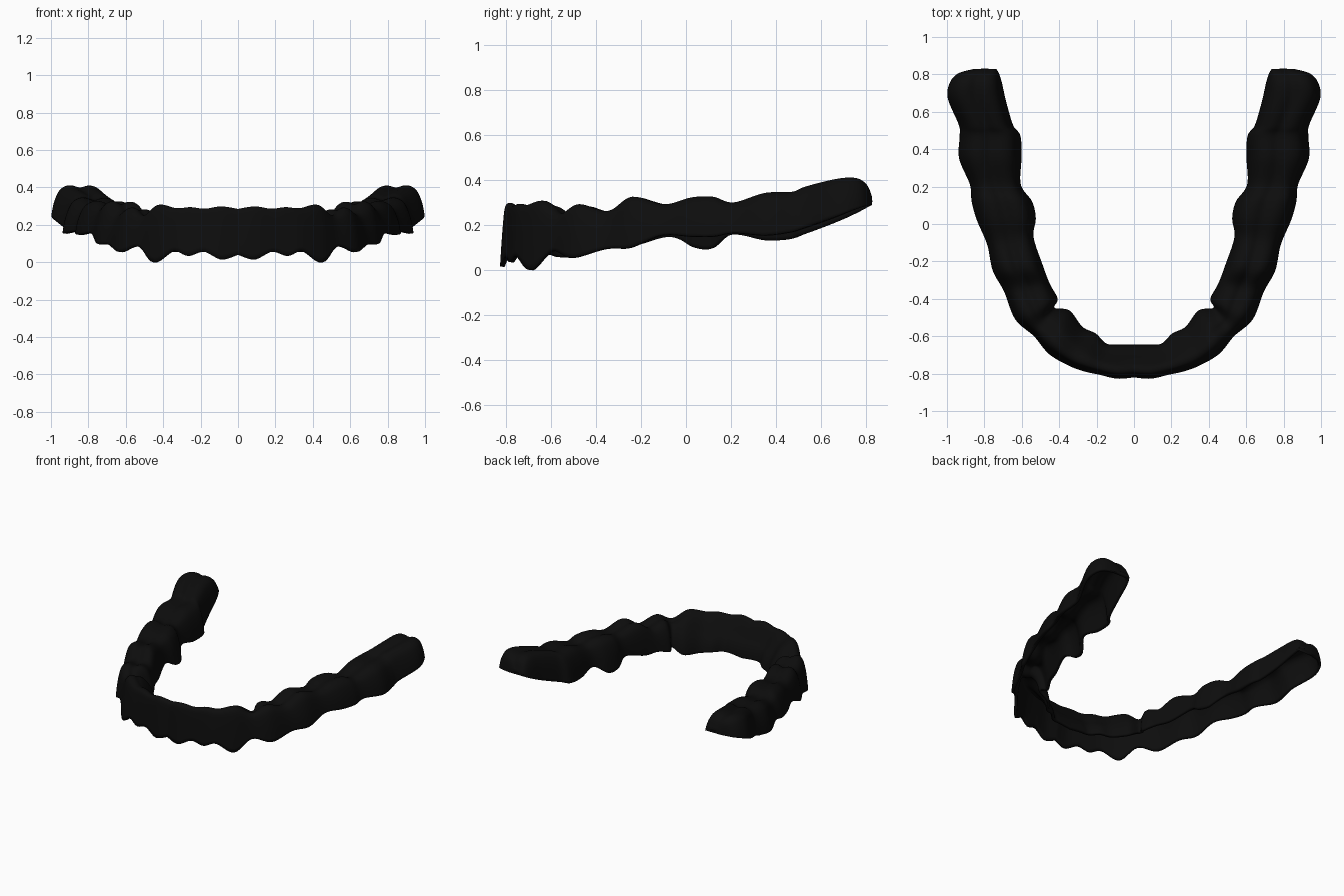
import bpy, bmesh

if "Cube" in bpy.data.objects:
    bpy.data.objects.remove(bpy.data.objects["Cube"])

# Right half of the arch, stations alternate tooth / gap from the midline back.
# Rim outline: outer x, outer y, inner x, inner y
RIM = [(0, -.82, 0, -.645), (.09, -.827, .09, -.645), (.185, -.806, .15, -.638),
       (.27, -.787, .205, -.585), (.35, -.757, .275, -.55), (.455, -.695, .345, -.462),
       (.535, -.60, .425, -.448), (.635, -.51, .408, -.40), (.695, -.36, .45, -.32),
       (.755, -.25, .488, -.22), (.785, -.11, .537, -.07), (.84, .02, .525, .03),
       (.868, .12, .545, .12), (.877, .21, .605, .21), (.935, .35, .602, .35),
       (.932, .47, .607, .47), (.937, .53, .647, .53), (.995, .67, .685, .66),
       (.985, .755, .705, .75), (.94, .805, .72, .80), (.86, .828, .735, .828)]
# Heights: crest, outer rim, inner rim
HEIGHT = [(.284, .04, .06), (.297, .015, .07), (.285, .057, .07), (.293, .035, .07),
          (.288, .06, .06), (.306, 0, .06), (.25, .085, .10), (.292, .055, .09),
          (.262, .095, .11), (.325, .10, .11), (.292, .155, .15), (.322, .15, .105),
          (.325, .15, .097), (.30, .165, .16), (.342, .155, .135), (.347, .17, .14),
          (.37, .19, .16), (.404, .24, .21), (.409, .27, .25), (.38, .285, .275),
          (.325, .29, .29)]
# Cross-sections from outer rim to inner rim: (fraction across, fraction of height)
FRONT = [(0, 0), (.04, .4), (.09, .8), (.13, .95), (.2, 1), (.3, 1), (.4, .95),
         (.5, .84), (.61, .7), (.73, .54), (.86, .38), (.95, .2), (1, 0)]
BACK = [(0, 0), (.03, .32), (.08, .62), (.15, .86), (.25, .98), (.36, 1), (.5, .93),
        (.64, .99), (.76, .97), (.86, .85), (.93, .6), (.97, .32), (1, 0)]


def spline(rows, steps):
    """Smooth curve through rows of numbers."""
    out = []
    for i in range(len(rows) - 1):
        a, b, c, d = (rows[max(0, min(len(rows) - 1, k))] for k in range(i - 1, i + 3))
        for s in range(steps):
            t = s / steps
            out.append([.5 * (2 * q + (r - p) * t + (2 * p - 5 * q + 4 * r - v) * t * t
                              + (3 * q - p - 3 * r + v) * t ** 3)
                        for p, q, r, v in zip(a, b, c, d)])
    return out + [list(rows[-1])]


# Incisors use the thin front section, molars the broad one
blend = [min(1, max(0, (i - 3) / 5)) for i in range(len(RIM))]
stations = spline([r + h + (w,) for r, h, w in zip(RIM, HEIGHT, blend)], 7)
front, back = spline(FRONT, 3), spline(BACK, 3)

# Tray: loft the cross-section along the arch
bm = bmesh.new()
rings = []
for k, (ox, oy, ix, iy, top, zo, zi, w) in enumerate(stations):
    ring = []
    for (uf, hf), (ub, hb) in zip(front, back):
        u, h = uf + (ub - uf) * w, hf + (hb - hf) * w
        base = zo + (zi - zo) * u
        x = 0 if k == 0 else ox + (ix - ox) * u
        ring.append(bm.verts.new((x, oy + (iy - oy) * u, max(0, base + (top - base) * h))))
    rings.append(ring)
for a, b in zip(rings, rings[1:]):
    for j in range(len(a) - 1):
        bm.faces.new((a[j], b[j], b[j + 1], a[j + 1]))
# Closed wall behind the last molar
end = rings[-1]
n = len(end)
for j in range(n // 2):
    quad = [end[j], end[n - 1 - j], end[n - 2 - j], end[j + 1]]
    bm.faces.new(list(dict.fromkeys(quad)))

mesh = bpy.data.meshes.new("dental_tray")
bm.to_mesh(mesh)
bm.free()
tray = bpy.data.objects.new("dental_tray", mesh)
bpy.context.collection.objects.link(tray)

# Left half and thin wall
mirror = tray.modifiers.new("mirror", 'MIRROR')
mirror.merge_threshold = .001
shell = tray.modifiers.new("wall", 'SOLIDIFY')
shell.thickness = .02
shell.offset = -1

# Black plastic
mat = bpy.data.materials.new("black_plastic")
mat.diffuse_color = (.004, .004, .004, 1)
mat.use_nodes = True
mat.node_tree.nodes["Principled BSDF"].inputs["Base Color"].default_value = mat.diffuse_color
mesh.materials.append(mat)

bpy.context.view_layer.objects.active = tray
tray.select_set(True)
bpy.ops.object.shade_smooth_by_angle(angle=.9)
